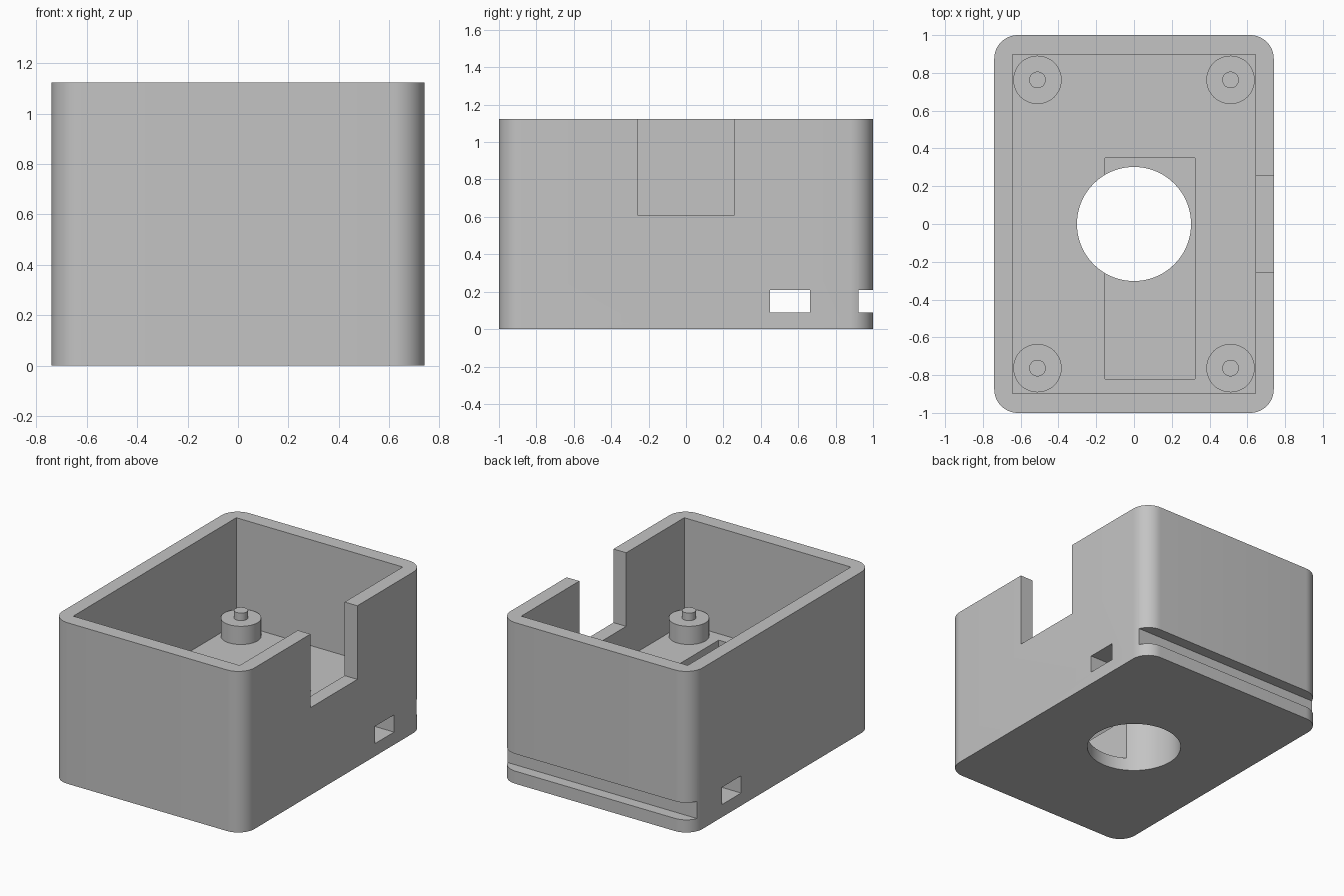
import bpy, bmesh, math

if "Cube" in bpy.data.objects:
    bpy.data.objects.remove(bpy.data.objects["Cube"])

HX, HY, H = 0.74, 1.0, 1.123      # half width, half depth, height
FLOOR = 0.385                     # top of the thick floor
R = 0.125                         # outer corner radius

grey = bpy.data.materials.new("plain grey")
grey.diffuse_color = (0.55, 0.55, 0.55, 1)
grey.use_nodes = True
grey.node_tree.nodes["Principled BSDF"].inputs["Base Color"].default_value = grey.diffuse_color


def add_object(name, bm):
    bmesh.ops.recalc_face_normals(bm, faces=bm.faces)
    mesh = bpy.data.meshes.new(name)
    bm.to_mesh(mesh)
    bm.free()
    mesh.materials.append(grey)
    obj = bpy.data.objects.new(name, mesh)
    bpy.context.collection.objects.link(obj)
    return obj


def prism(name, outline, z0, z1):
    """Extrude a closed xy outline from z0 to z1."""
    bm = bmesh.new()
    face = bm.faces.new([bm.verts.new((x, y, z0)) for x, y in outline])
    top = bmesh.ops.extrude_face_region(bm, geom=[face])["geom"]
    bmesh.ops.translate(bm, vec=(0, 0, z1 - z0),
                        verts=[v for v in top if isinstance(v, bmesh.types.BMVert)])
    return add_object(name, bm)


def box(name, x0, x1, y0, y1, z0, z1):
    return prism(name, [(x0, y0), (x1, y0), (x1, y1), (x0, y1)], z0, z1)


def arc(cx, cy, r, start, end, steps):
    angles = [math.radians(start + (end - start) * i / steps) for i in range(steps + 1)]
    return [(cx + r * math.cos(a), cy + r * math.sin(a)) for a in angles]


def cylinder(name, cx, cy, r, z0, z1, sides=48):
    return prism(name, arc(cx, cy, r, 0, 360, sides)[:-1], z0, z1)


def smooth(obj):
    bpy.ops.object.select_all(action='DESELECT')
    obj.select_set(True)
    bpy.context.view_layer.objects.active = obj
    bpy.ops.object.shade_smooth_by_angle(angle=math.radians(30))


# Enclosure block with rounded vertical corners
outline = []
for i, (sx, sy) in enumerate([(1, 1), (-1, 1), (-1, -1), (1, -1)]):
    outline += arc(sx * (HX - R), sy * (HY - R), R, 90 * i, 90 * i + 90, 12)
body = prism("enclosure", outline, 0, H)

# Openings cut out of the block
cutters = [
    box("cavity_cutter", -0.642, 0.642, -0.898, 0.898, FLOOR, 1.4),
    box("side_notch_cutter", 0.5, 0.9, -0.258, 0.258, 0.61, 1.4),
    box("floor_pocket_cutter", -0.153, 0.322, -0.82, 0.35, 0.09, 0.5),
    cylinder("floor_hole_cutter", 0, 0, 0.302, -0.2, 0.5, 72),
    box("cross_tunnel_cutter", -0.9, 0.9, 0.45, 0.662, 0.088, 0.208),
    box("back_groove_cutter", -0.9, 0.9, 0.922, 1.2, 0.088, 0.208),
]
for cutter in cutters:
    mod = body.modifiers.new(cutter.name, 'BOOLEAN')
    mod.operation = 'DIFFERENCE'
    mod.solver = 'EXACT'
    mod.object = cutter

# Apply the cuts and discard the cutters
graph = bpy.context.evaluated_depsgraph_get()
cut_mesh = bpy.data.meshes.new_from_object(body.evaluated_get(graph))
body.modifiers.clear()
body.data = cut_mesh
cut_mesh.materials.clear()
cut_mesh.materials.append(grey)
for poly in cut_mesh.polygons:
    poly.material_index = 0
for cutter in cutters:
    bpy.data.objects.remove(cutter)
smooth(body)

# Four standoffs, each with a locating peg
for sx in (-1, 1):
    for sy in (-1, 1):
        x, y = sx * 0.511, sy * 0.763
        smooth(cylinder("standoff", x, y, 0.128, FLOOR - 0.01, 0.512))
        smooth(cylinder("standoff_peg", x, y, 0.044, 0.505, 0.565, 32))
